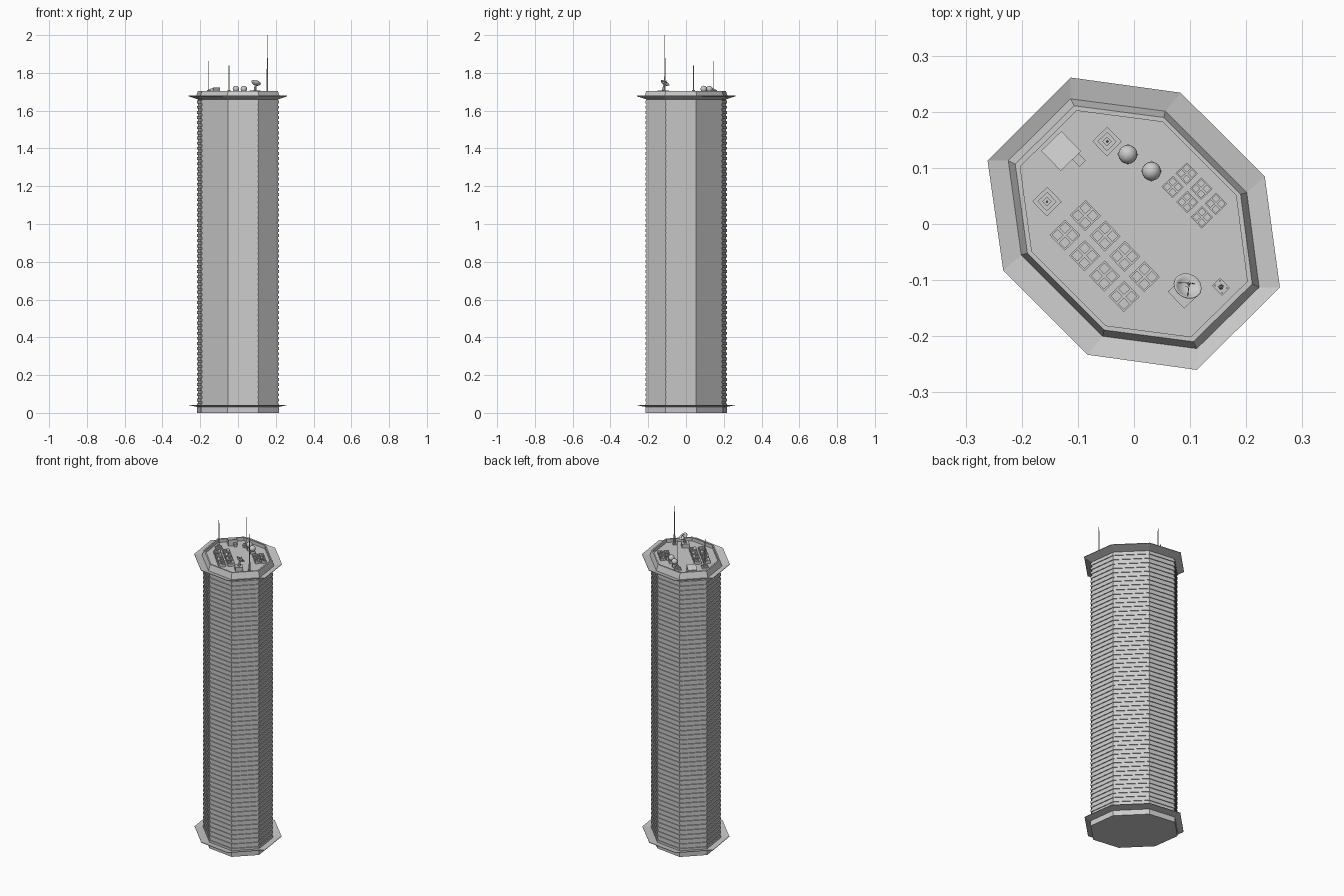
import bpy, bmesh, math
from mathutils import Vector, Matrix

if "Cube" in bpy.data.objects:
    bpy.data.objects.remove(bpy.data.objects["Cube"])

grey = bpy.data.materials.new("light_grey")
grey.diffuse_color = (0.6, 0.6, 0.6, 1)
grey.use_nodes = True
grey.node_tree.nodes["Principled BSDF"].inputs["Base Color"].default_value = grey.diffuse_color

WALL = [(-0.113, 0.223), (0.056, 0.201), (0.201, 0.056), (0.223, -0.113),
        (0.112, -0.222), (-0.056, -0.2), (-0.201, -0.055), (-0.224, 0.113)]
EAVE = [(-0.113, 0.261), (0.083, 0.234), (0.233, 0.085), (0.26, -0.113),
        (0.112, -0.26), (-0.083, -0.233), (-0.233, -0.083), (-0.261, 0.113)]
DECK = 1.685
TURN = math.radians(-46)


def finish(name, bm, smooth=False):
    bmesh.ops.recalc_face_normals(bm, faces=bm.faces)
    for f in bm.faces:
        f.smooth = smooth
    me = bpy.data.meshes.new(name)
    bm.to_mesh(me)
    bm.free()
    me.materials.append(grey)
    ob = bpy.data.objects.new(name, me)
    bpy.context.collection.objects.link(ob)
    return ob


def loft(name, rings):
    """Stack of (outline, scale, z) rings, capped at both ends."""
    bm = bmesh.new()
    rows = [[bm.verts.new((x * s, y * s, z)) for x, y in o] for o, s, z in rings]
    for a, b in zip(rows, rows[1:]):
        for i in range(8):
            j = (i + 1) % 8
            bm.faces.new((a[i], a[j], b[j], b[i]))
    bm.faces.new(rows[0])
    bm.faces.new(rows[-1])
    return finish(name, bm)


def add_box(bm, x, y, z0, z1, sx, sy=None, off=(0, 0)):
    """Box on the turned roof grid; off is measured along that grid."""
    m = (Matrix.Translation((x, y, 0)) @ Matrix.Rotation(TURN, 4, 'Z')
         @ Matrix.Translation((off[0], off[1], (z0 + z1) / 2))
         @ Matrix.Diagonal((sx, sy or sx, z1 - z0, 1)))
    return bmesh.ops.create_cube(bm, size=1, matrix=m)["verts"]


def add_rod(bm, p, q, r1, r2, n=6):
    p, q = Vector(p), Vector(q)
    d = q - p
    m = Matrix.Translation((p + q) / 2) @ d.to_track_quat('Z', 'Y').to_matrix().to_4x4()
    bmesh.ops.create_cone(bm, cap_ends=True, segments=n, radius1=r1, radius2=r2,
                          depth=d.length, matrix=m)


# Plinth with its flared skirt
loft("plinth", [(WALL, .97, 0), (WALL, .97, .032), (EAVE, .99, .04),
                (EAVE, .99, .043), (WALL, .96, .036)])

# Shaft: floor slabs alternating with recessed window bands
floors, z0, z1 = 60, .034, 1.665
pitch = (z1 - z0) / floors
rings = []
for k in range(floors):
    z = z0 + k * pitch
    rings += [(WALL, .968, z), (WALL, .968, z + pitch * .55),
              (WALL, .945, z + pitch * .55), (WALL, .945, z + pitch)]
loft("tower_shaft", rings)

# Crown: flared eave, sloped parapet and roof deck
loft("crown", [(WALL, .95, 1.66), (EAVE, 1, 1.676), (EAVE, 1, 1.679), (WALL, 1, 1.67),
               (WALL, .945, 1.705), (WALL, .905, 1.705), (WALL, .905, DECK)])


# Cooling units: a base with four raised caps each
def cooling_units(name, x, y, cols, rows, step_x, step_y, size, top):
    bm = bmesh.new()
    for c in range(cols):
        for r in range(rows):
            ux, uy = c * step_x, r * step_y
            add_box(bm, x, y, DECK - .002, top - .004, size, off=(ux, uy))
            for i in (-1, 1):
                for j in (-1, 1):
                    add_box(bm, x, y, top - .005, top, size * .38,
                            off=(ux + i * size * .24, uy + j * size * .24))
    finish(name, bm)


cooling_units("large_cooling_units", -.123, -.02, 4, 2, .0505, .0505, .039, 1.704)
cooling_units("small_cooling_units", .069, .066, 3, 2, .0375, .0345, .028, 1.70)

# Stepped mast bases with antennas
for n, (x, y) in enumerate([(-.155, .04), (-.048, .147)]):
    bm = bmesh.new()
    for size, top in ((.037, 1.693), (.024, 1.701), (.012, 1.709)):
        add_box(bm, x, y, DECK - .002, top, size)
    add_rod(bm, (x, y, 1.70), (x, y, 1.84), .0025, .002)
    add_rod(bm, (x, y, 1.84), (x, y, 1.862), .001, .0008)
    finish(f"antenna_{n + 1}", bm)

# Tall mast on a small plate with bolts
bm = bmesh.new()
x, y = .155, -.112
add_box(bm, x, y, DECK - .002, 1.69, .025, .02)
for i in (-1, 1):
    for j in (-1, 1):
        add_box(bm, x, y, 1.688, 1.697, .003, off=(i * .009, j * .006))
add_rod(bm, (x, y, 1.688), (x, y, 1.78), .005, .0035, 8)
add_rod(bm, (x, y, 1.78), (x, y, 1.88), .003, .0025, 8)
add_rod(bm, (x, y, 1.88), (x, y, 2.0), .0014, .001)
finish("tall_mast", bm)

# Radar domes on square pedestals
for n, (x, y) in enumerate([(-.011, .124), (.031, .094)]):
    bm = bmesh.new()
    add_box(bm, x, y, DECK - .002, 1.702, .027)
    finish(f"dome_pedestal_{n + 1}", bm)
    bm = bmesh.new()
    bmesh.ops.create_uvsphere(bm, u_segments=16, v_segments=10, radius=.017,
                              matrix=Matrix.Translation((x, y, 1.715)))
    finish(f"radar_dome_{n + 1}", bm, True)

# Dish pedestal and post
bm = bmesh.new()
add_box(bm, .09, -.121, DECK - .002, 1.708, .042)
add_rod(bm, (.09, -.121, 1.70), (.093, -.115, 1.74), .009, .004, 8)
finish("dish_pedestal", bm)

# Dish: shallow revolved bowl, tilted, with feed and struts
aim = Vector((.25, .45, .75)).normalized()
pose = Matrix.Translation((.092, -.117, 1.737)) @ aim.to_track_quat('Z', 'Y').to_matrix().to_4x4()
profile = [(0, 0), (.01, .0015), (.019, .006), (.026, .013),
           (.0255, .0142), (.018, .0075), (.009, .003), (0, .0015)]
bm = bmesh.new()
pts = [bm.verts.new((r, 0, z)) for r, z in profile]
edges = [bm.edges.new(e) for e in zip(pts, pts[1:])]
bmesh.ops.spin(bm, geom=pts + edges, axis=(0, 0, 1), cent=(0, 0, 0),
               angle=math.tau, steps=16)
bmesh.ops.remove_doubles(bm, verts=bm.verts, dist=.00005)
bm.transform(pose)
finish("dish", bm, True)
bm = bmesh.new()
for k in range(3):
    a = k * math.tau / 3
    add_rod(bm, (.018 * math.cos(a), .018 * math.sin(a), .007), (0, 0, .024), .0008, .0008, 4)
add_rod(bm, (0, 0, .02), (0, 0, .026), .003, .002)
bm.transform(pose)
finish("dish_feed", bm)

# Stair house with a sloping top, and its side box
bm = bmesh.new()
verts = add_box(bm, -.13, .13, DECK - .002, 1.715, .05)
for v in verts:
    if v.co.z > 1.70:
        v.co.z += (v.co.x + .13 - (v.co.y - .13)) * .2
add_box(bm, -.098, .114, DECK - .002, 1.705, .018, .016)
finish("stair_house", bm)
